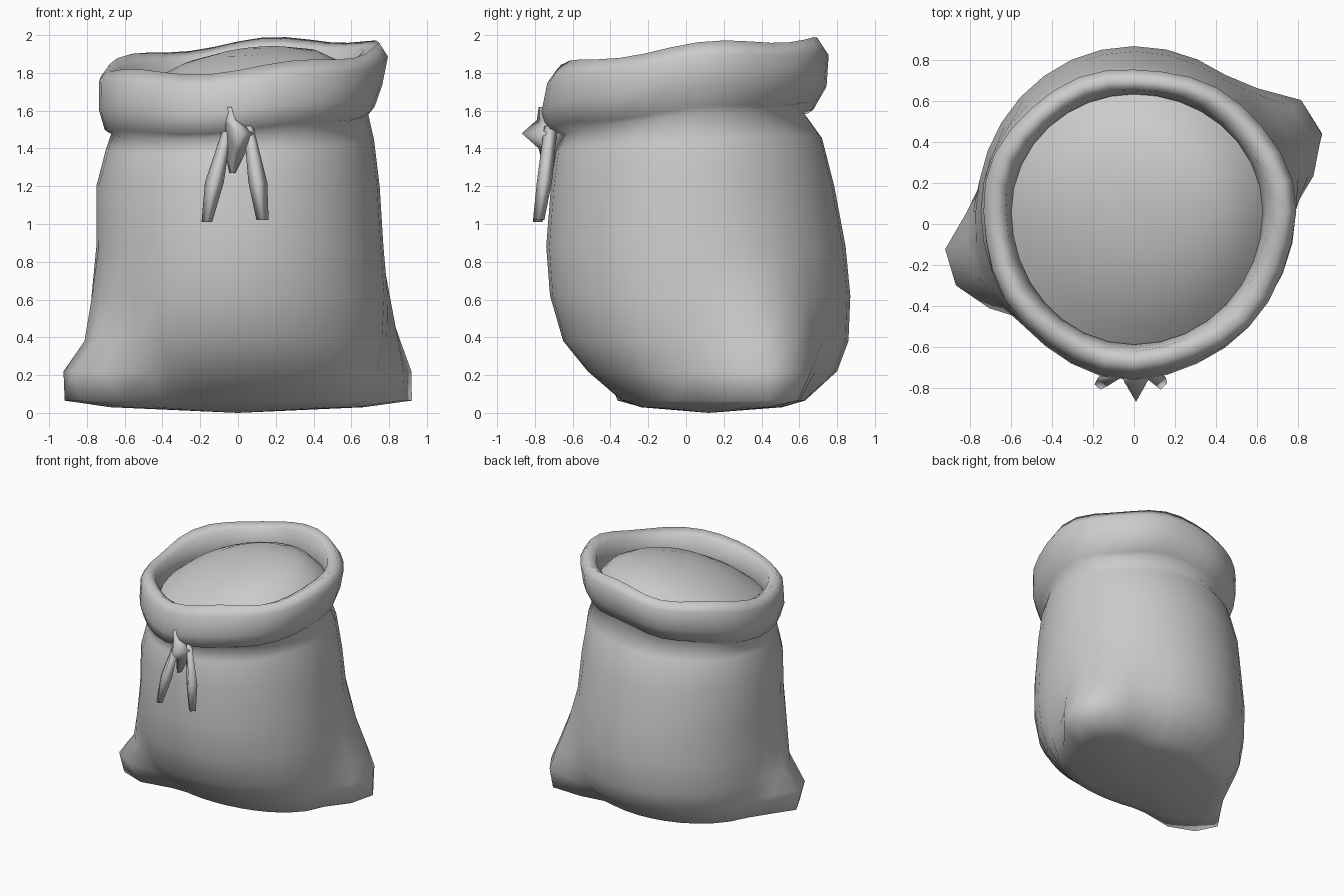
import bpy, bmesh, math

if "Cube" in bpy.data.objects:
    bpy.data.objects.remove(bpy.data.objects["Cube"])

SEG = 32
CY = 0.06  # the sack axis sits slightly behind the origin


def loft(name, rings, start=None, end=None, sharp=70):
    """Skin a list of closed rings; ends close on a point, or flat if None."""
    bm = bmesh.new()
    loops = [[bm.verts.new(p) for p in r] for r in rings]
    n = len(loops[0])
    for a, b in zip(loops, loops[1:]):
        for i in range(n):
            j = (i + 1) % n
            bm.faces.new((a[i], a[j], b[j], b[i]))
    for loop, tip in ((loops[0], start), (loops[-1], end)):
        if tip == "open":
            continue
        if tip is None:
            bm.faces.new(loop)
        else:
            c = bm.verts.new(tip)
            for i in range(n):
                bm.faces.new((loop[i], loop[(i + 1) % n], c))
    bmesh.ops.recalc_face_normals(bm, faces=bm.faces)
    mesh = bpy.data.meshes.new(name)
    bm.to_mesh(mesh)
    bm.free()
    ob = bpy.data.objects.new(name, mesh)
    bpy.context.collection.objects.link(ob)
    bpy.ops.object.select_all(action='DESELECT')
    ob.select_set(True)
    bpy.context.view_layer.objects.active = ob
    bpy.ops.object.shade_smooth_by_angle(angle=math.radians(sharp))
    return ob


def bump(deg, centre):
    """Flat-topped bulge around one direction."""
    return math.exp(-abs((deg - centre) / 19) ** 3)


def ring(z, left, right, front, back, ear_r=0, ear_l=0, tilt=0, wave=0, cx=0):
    """Four-quadrant ellipse with two corner ears, tilt and rim waviness."""
    pts = []
    for i in range(SEG):
        deg = 360 * i / SEG
        c, s = math.cos(math.radians(deg)), math.sin(math.radians(deg))
        a, b = (right if c > 0 else left), (back if s > 0 else front)
        r = 1 / math.hypot(c / a, s / b)
        r += ear_r * bump(deg, 27) + ear_l * bump(deg, 201)
        r += wave * 0.5 * math.sin(math.radians(7 * deg + 40))
        h = z + tilt * (0.07 * s + 0.055 * c)
        h += wave * math.sin(math.radians(5 * deg + 70))
        pts.append((cx + r * c, CY + r * s, h))
    return pts


# Sack: bottom with two corners, round body, tied neck, rolled collar, inside
sack = [
    ring(0.03, .62, .62, .30, .45, .12, .12),
    ring(0.065, .72, .72, .40, .57, .31, .28),
    ring(0.22, .76, .76, .58, .74, .24, .22),
    ring(0.38, .77, .78, .71, .80, .15, .07),
    ring(0.62, .77, .79, .78, .81, .05, .02),
    ring(0.88, .75, .77, .80, .785),
    ring(1.20, .75, .75, .775, .725),
    ring(1.42, .70, .72, .75, .66, tilt=.5),
    ring(1.53, .67, .69, .71, .56, tilt=.9),
    ring(1.56, .71, .72, .79, .62, tilt=.9, wave=.012),
    ring(1.67, .74, .76, .82, .69, tilt=1, wave=.012),
    ring(1.82, .74, .79, .79, .70, tilt=1, wave=.012),
    ring(1.89, .69, .74, .74, .65, tilt=1, wave=.018),
    ring(1.85, .63, .66, .68, .60, tilt=1, wave=.012),
    ring(1.72, .60, .63, .65, .575, tilt=1),
    ring(1.62, .63, .65, .67, .59, tilt=1),
]
loft("sack", sack, start=(0, .12, 0), end="open", sharp=150)

# Domed filling inside the mouth
filling = [
    ring(1.68, .64, .66, .68, .60, tilt=1),
    ring(1.79, .52, .54, .55, .48, tilt=1, cx=.02),
    ring(1.87, .36, .38, .38, .34, tilt=.7, cx=.05),
    ring(1.915, .18, .19, .19, .17, tilt=.3, cx=.08),
]
loft("filling", filling, start="open", end=(.1, .09, 1.93))


# Cord knot and its two hanging ends, from diamond sections
def diamond(x, z, w, front, back):
    mid = (front + back) / 2
    return [(x - w, mid, z), (x, front, z), (x + w, mid, z), (x, back, z)]


knot = [(-.045, 1.62, .015, -.78, -.70), (-.035, 1.55, .045, -.79, -.64),
        (.01, 1.48, .07, -.87, -.62), (-.01, 1.40, .06, -.78, -.64),
        (-.03, 1.27, .015, -.75, -.68)]
left_end = [(-.06, 1.49, .025, -.75, -.68), (-.125, 1.22, .05, -.79, -.71),
            (-.165, 1.01, .028, -.81, -.76)]
right_end = [(.055, 1.52, .025, -.75, -.68), (.105, 1.22, .05, -.79, -.71),
             (.13, 1.02, .032, -.81, -.75)]
for name, sections in (("cord_knot", knot), ("cord_end_left", left_end),
                       ("cord_end_right", right_end)):
    loft(name, [diamond(*s) for s in sections], sharp=120)
